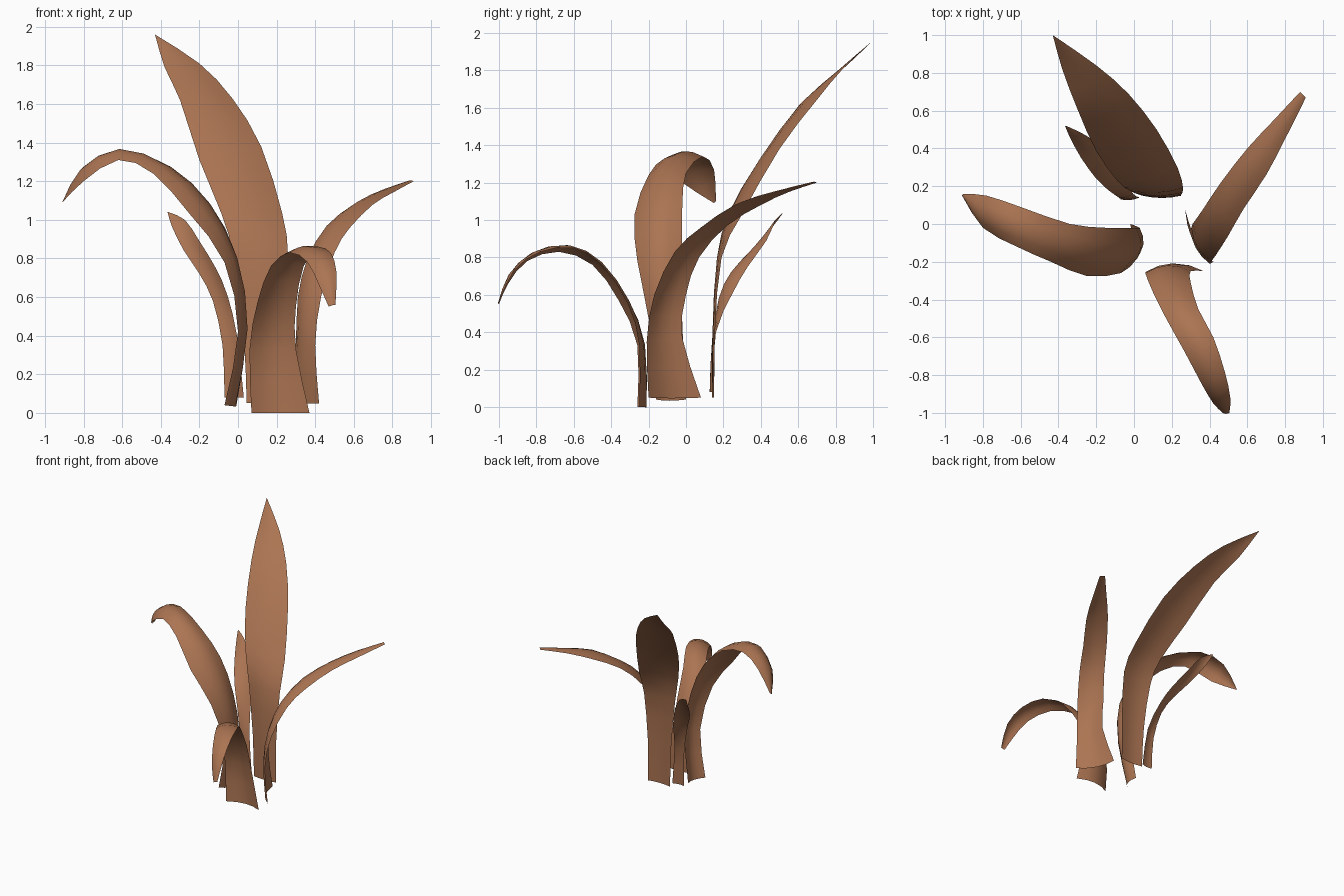
import bpy, bmesh
from mathutils import Vector

brown = bpy.data.materials.new("dry_leaf")
brown.diffuse_color = (0.41, 0.175, 0.085, 1)


def smooth_edge(points, sub=2):
    """Catmull-Rom samples through the points of one leaf edge."""
    p = [Vector(q) for q in points]
    p = [2 * p[0] - p[1]] + p + [2 * p[-1] - p[-2]]
    out = []
    for i in range(1, len(p) - 2):
        a, b, c, d = p[i - 1:i + 3]
        for k in range(sub):
            t = k / sub
            out.append(0.5 * (2 * b + (c - a) * t + (2 * a - 5 * b + 4 * c - d) * t ** 2
                              + (3 * b - a - 3 * c + d) * t ** 3))
    return out + [p[-2]]


def leaf(name, left, right, bulge=0.12, cols=4):
    """Loft a thin blade between two edges, arched towards its upper side."""
    L, R = smooth_edge(left), smooth_edge(right)
    mids = [(a + b) / 2 for a, b in zip(L, R)]
    bm = bmesh.new()
    rows = []
    for i, (a, b) in enumerate(zip(L, R)):
        along = mids[min(i + 1, len(mids) - 1)] - mids[max(i - 1, 0)]
        up = (b - a).cross(along).normalized() * (b - a).length * bulge
        rows.append([bm.verts.new(a.lerp(b, j / cols) + up * (1 - (2 * j / cols - 1) ** 2))
                     for j in range(cols + 1)])
    for r, s in zip(rows, rows[1:]):
        for j in range(cols):
            bm.faces.new((r[j], r[j + 1], s[j + 1], s[j])).smooth = True
    bmesh.ops.remove_doubles(bm, verts=bm.verts, dist=0.002)
    me = bpy.data.meshes.new(name)
    bm.to_mesh(me)
    bm.free()
    me.materials.append(brown)
    bpy.context.collection.objects.link(bpy.data.objects.new(name, me))


# tall upright leaf at the back
leaf("tall_back_leaf",
     [(.045, .15, .05), (.03, .155, .4), (-.02, .175, .8), (-.085, .225, 1.03),
      (-.2, .385, 1.31), (-.3, .61, 1.62), (-.38, .82, 1.79), (-.43, 1, 1.96)],
     [(.25, .15, .05), (.25, .155, .4), (.26, .19, .8), (.23, .3, 1.03),
      (.12, .5, 1.38), (-.03, .69, 1.63), (-.2, .84, 1.81), (-.43, 1, 1.96)], 0.06)

# short leaf beside it
leaf("small_back_leaf",
     [(-.07, .13, .08), (-.08, .14, .35), (-.13, .175, .58), (-.2, .24, .72),
      (-.28, .35, .84), (-.34, .46, .96), (-.365, .52, 1.04)],
     [(.03, .14, .08), (-.005, .16, .4), (-.055, .25, .61), (-.115, .33, .75),
      (-.2, .43, .89), (-.275, .48, 1.0), (-.36, .52, 1.04)], 0.08)

# leaf arching over to the left
leaf("left_arching_leaf",
     [(-.07, -.16, .04), (0, -.19, .42), (-.07, -.26, .78), (-.25, -.275, 1.03),
      (-.44, -.2, 1.24), (-.62, -.12, 1.31), (-.8, -.02, 1.2), (-.91, .15, 1.09)],
     [(-.02, 0, .04), (.03, -.02, .45), (-.03, -.02, .8), (-.15, -.02, 1.07),
      (-.34, 0, 1.25), (-.6, .09, 1.34), (-.78, .15, 1.27), (-.9, .16, 1.1)], 0.2)

# drooping leaf at the front
leaf("front_drooping_leaf",
     [(.37, -.25, 0), (.3, -.25, .33), (.3, -.31, .55), (.34, -.45, .76),
      (.42, -.6, .85), (.48, -.78, .83), (.51, -.92, .73), (.505, -1, .56)],
     [(.07, -.26, 0), (.06, -.26, .33), (.1, -.36, .57), (.17, -.5, .76),
      (.27, -.68, .83), (.36, -.85, .78), (.42, -.95, .66), (.47, -1, .55)], 0.15)

# leaf leaning out to the right
leaf("right_leaning_leaf",
     [(.27, .08, .05), (.3, -.02, .37), (.31, 0, .6), (.36, .07, .8),
      (.46, .22, .97), (.6, .4, 1.08), (.74, .55, 1.15), (.88, .7, 1.2)],
     [(.42, -.2, .05), (.4, -.21, .35), (.43, -.17, .6), (.5, -.06, .83),
      (.58, .08, .96), (.7, .26, 1.08), (.8, .45, 1.14), (.91, .67, 1.2)])
